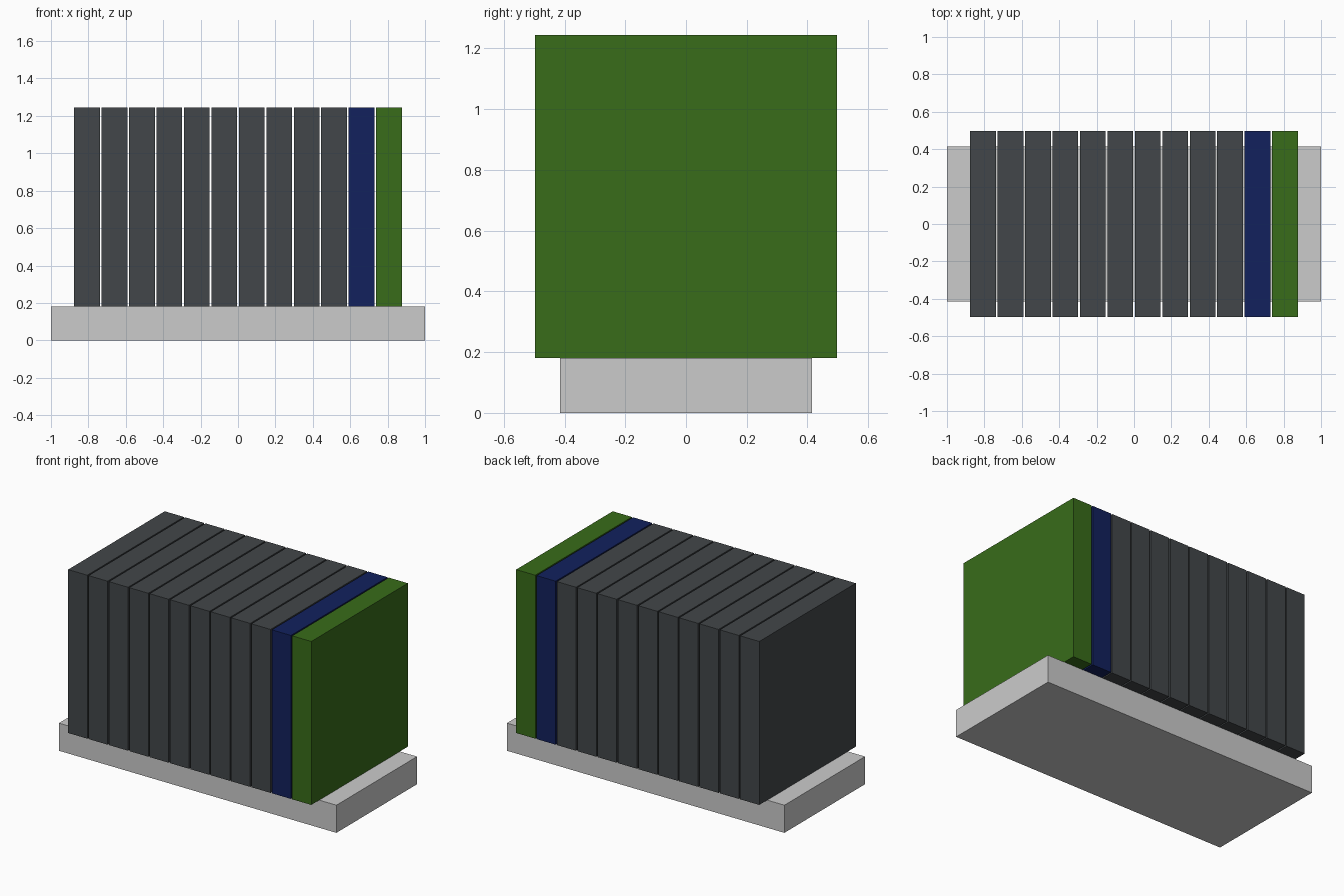
import bpy

if "Cube" in bpy.data.objects:
    bpy.data.objects.remove(bpy.data.objects["Cube"])

COUNT, PITCH, THICK = 12, 0.1468, 0.1375
BASE_TOP, TOP = 0.18, 1.245


def material(name, rgb):
    mat = bpy.data.materials.new(name)
    mat.diffuse_color = (*rgb, 1)
    mat.use_nodes = True
    mat.node_tree.nodes["Principled BSDF"].inputs["Base Color"].default_value = mat.diffuse_color
    return mat


def box(name, center, size, mat=None):
    bpy.ops.mesh.primitive_cube_add(size=1, location=center)
    obj = bpy.context.object
    obj.name = name
    obj.scale = size
    bpy.ops.object.transform_apply(location=False, rotation=False, scale=True)
    if mat:
        obj.data.materials.append(mat)
    return obj


dark = material("dark_grey", (0.055, 0.062, 0.067))
blue = material("blue", (0.006, 0.015, 0.11))
green = material("green", (0.04, 0.15, 0.01))

# Base plinth
box("base", (0, 0, BASE_TOP / 2), (2, 0.83, BASE_TOP))

# Row of upright slabs; the last two are coloured
for i in range(COUNT):
    mat = {COUNT - 2: blue, COUNT - 1: green}.get(i, dark)
    x = (i - (COUNT - 1) / 2) * PITCH
    box(f"slab_{i + 1:02d}", (x, 0, (BASE_TOP + TOP) / 2),
        (THICK, 0.994, TOP - BASE_TOP), mat)
